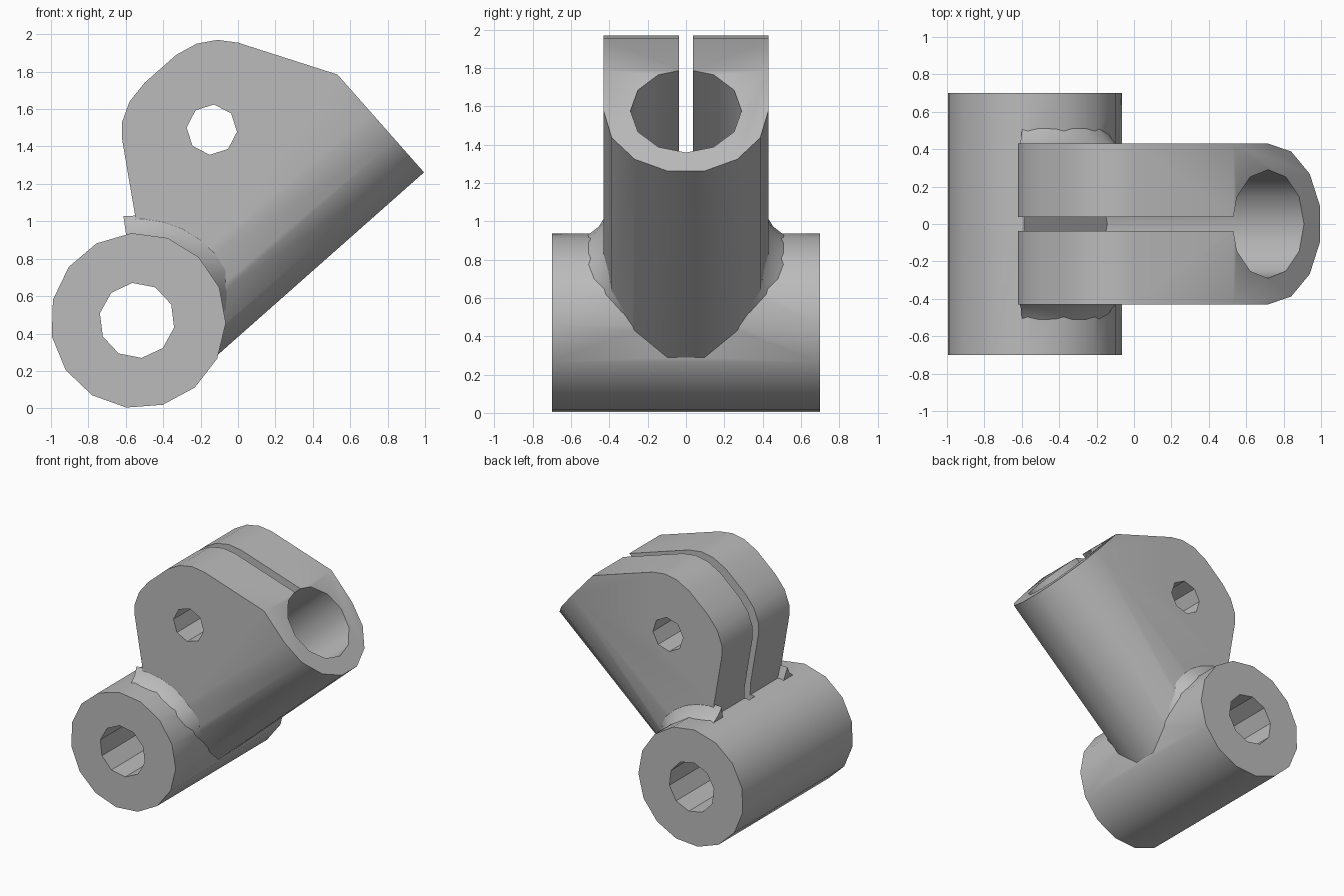
import bpy
import bmesh
from math import sin, cos, radians, sqrt, pi
from mathutils import Vector

cube = bpy.data.objects.get("Cube")
if cube:
    bpy.data.objects.remove(cube, do_unlink=True)

grey = bpy.data.materials.new("cast grey")
grey.use_nodes = True
colour = (0.5, 0.5, 0.5, 1)
grey.diffuse_color = colour
grey.node_tree.nodes["Principled BSDF"].inputs["Base Color"].default_value = colour

CX, CZ = -0.534, 0.469          # centre of the cross tube
TILT = radians(41.5)            # slope of the clamp barrel
R_BARREL, R_BORE, R_CROSS = 0.43, 0.29, 0.469
U_END, U_FLOOR = 1.67, 0.266    # barrel mouth and bore floor, along the slope


def tilted(u, y, v):
    """Point given along (u), across (y) and above (v) the barrel axis."""
    return Vector((CX + u * cos(TILT) - v * sin(TILT), y,
                   CZ + u * sin(TILT) + v * cos(TILT)))


def build(name, loops, closed=False):
    """Join matching point loops into a solid, capped unless closed."""
    bm = bmesh.new()
    rings = [[bm.verts.new(p) for p in loop] for loop in loops]
    n = len(rings[0])
    for a, b in zip(rings, rings[1:]):
        for i in range(n):
            j = (i + 1) % n
            bm.faces.new((a[i], a[j], b[j], b[i]))
    bm.faces.new(rings[0])
    bm.faces.new(rings[-1])
    bmesh.ops.recalc_face_normals(bm, faces=bm.faces[:])
    mesh = bpy.data.meshes.new(name)
    bm.to_mesh(mesh)
    bm.free()
    mesh.materials.append(grey)
    obj = bpy.data.objects.new(name, mesh)
    bpy.context.collection.objects.link(obj)
    return obj


def ngon(n, r, start=0.0):
    return [(r * cos(start + 2 * pi * i / n), r * sin(start + 2 * pi * i / n))
            for i in range(n)]


def cross_prism(name, outline, half):
    """Extrude an x-z outline from front to back."""
    return build(name, [[(x, y, z) for x, z in outline] for y in (-half, half)])


def barrel_prism(name, section, u0, u1):
    """Extrude a y-v section along the barrel."""
    return build(name, [[tilted(u, y, v) for y, v in section] for u in (u0, u1)])


def round_at(x, z, n, r, start):
    return [(x + a, z + b) for a, b in ngon(n, r, radians(start))]


def activate(obj):
    bpy.ops.object.select_all(action='DESELECT')
    obj.select_set(True)
    bpy.context.view_layer.objects.active = obj


def combine(obj, other, operation):
    other.hide_render = True
    activate(obj)
    mod = obj.modifiers.new(operation.lower(), 'BOOLEAN')
    mod.operation, mod.object, mod.solver = operation, other, 'EXACT'
    bpy.ops.object.modifier_apply(modifier=mod.name)
    bpy.data.objects.remove(other, do_unlink=True)


# Clamp body: U-shaped section trimmed to the side outline
u_section = [(R_BARREL * cos(pi + pi * i / 7), R_BARREL * sin(pi + pi * i / 7))
             for i in range(8)]
u_section += [(R_BARREL, 1.6), (-R_BARREL, 1.6)]
clamp = barrel_prism("clamp_bracket", u_section, 0, U_END)
outline = [(-0.53, 0.6), (-0.55, 1.03), (-0.62, 1.44), (-0.62, 1.53), (-0.58, 1.64),
           (-0.5, 1.74), (-0.33, 1.89), (-0.22, 1.95), (-0.11, 1.97), (0, 1.955),
           (0.54, 1.782), (1.3, 1.54), (1.3, -0.2), (-0.5, -0.2)]
combine(clamp, cross_prism("side_outline", outline, 1), 'INTERSECT')

# Cross tube
combine(clamp, cross_prism("cross_tube", round_at(CX, CZ, 15, R_CROSS, 94.3), 0.7), 'UNION')

# Bore, clamping slot, bolt hole and cross tube hole
combine(clamp, barrel_prism("bore", ngon(12, R_BORE, pi / 2), U_FLOOR, 2), 'DIFFERENCE')
slot = [(-0.037, 0), (0.037, 0), (0.037, 1.8), (-0.037, 1.8)]
combine(clamp, barrel_prism("slot", slot, U_FLOOR, 2), 'DIFFERENCE')
combine(clamp, cross_prism("bolt_hole", round_at(-0.14, 1.49, 8, 0.135, 85), 1), 'DIFFERENCE')
combine(clamp, cross_prism("tube_hole", round_at(-0.54, 0.47, 10, 0.202, 61), 1), 'DIFFERENCE')

# Weld fillets where the clamp meets the cross tube, tapering out underneath
parts = [clamp]
for side, label in ((-1, "front_fillet"), (1, "back_fillet")):
    loops = []
    steps = 9
    for i in range(steps + 1):
        angle = radians(98 - 102 * i / steps)
        drop = max(0.0, sin(TILT - angle)) * 0.54
        y = sqrt(max(0.0, R_BARREL ** 2 - drop ** 2))
        size = 1 - 0.85 * drop / R_BARREL
        ring = [(0.41, y - 0.06), (R_CROSS - 0.015 + 0.11 * size, y - 0.012),
                (R_CROSS + 0.035 * size, y + 0.025 * size),
                (R_CROSS - 0.012, y + 0.085 * size)]
        loops.append([(CX + r * cos(angle), side * w, CZ + r * sin(angle))
                      for r, w in ring])
    parts.append(build(label, loops))

# Smooth curved walls, keep rims and the small holes crisp
for obj in parts:
    activate(obj)
    bpy.ops.object.shade_smooth_by_angle(angle=radians(32))
